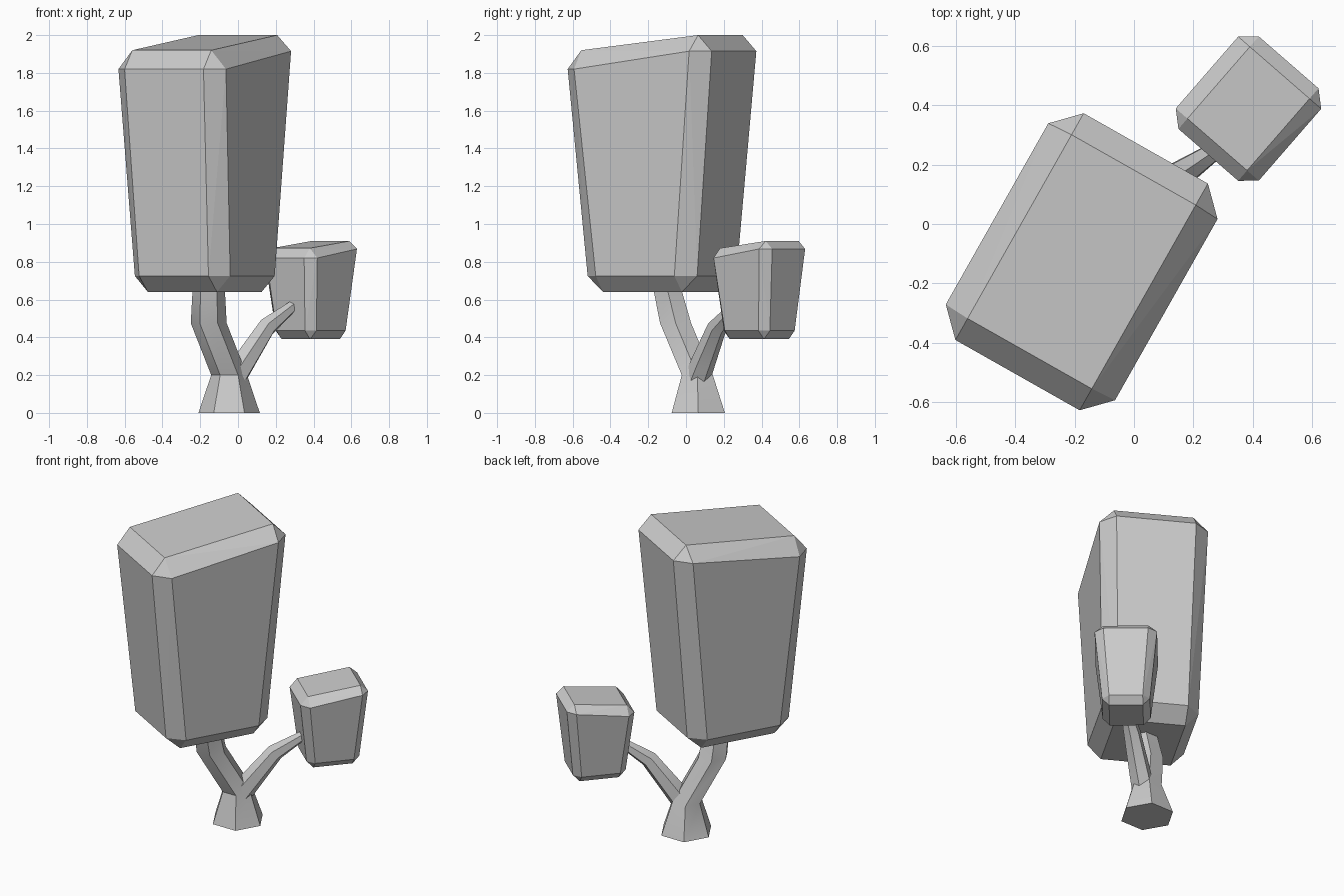
import bpy, bmesh, math
from mathutils import Vector, Matrix

if "Cube" in bpy.data.objects:
    bpy.data.objects.remove(bpy.data.objects["Cube"])


def make_object(name, bm):
    bmesh.ops.recalc_face_normals(bm, faces=bm.faces)
    mesh = bpy.data.meshes.new(name)
    bm.to_mesh(mesh)
    bm.free()
    ob = bpy.data.objects.new(name, mesh)
    bpy.context.collection.objects.link(ob)
    return ob


def crown(name, centre, angle, levels):
    """Tapered, chamfered block with a sloping top.
    Each level: (half sizes at the corner points, z at front end, z at back end)."""
    bm = bmesh.new()
    turn = Matrix.Rotation(math.radians(angle), 3, 'Z')
    for points, z_front, z_back in levels:
        for u, v in points:
            for su in (-1, 1):
                for sv in (-1, 1):
                    z = z_back if sv > 0 else z_front
                    p = turn @ Vector((su * u, sv * v, z))
                    bm.verts.new(p + Vector((centre[0], centre[1], 0)))
    bmesh.ops.convex_hull(bm, input=bm.verts)
    bmesh.ops.dissolve_limit(bm, angle_limit=math.radians(3), verts=bm.verts, edges=bm.edges)
    return make_object(name, bm)


def limb(name, path, upright=False):
    """Six-sided tube through (centre, radius) points."""
    bm = bmesh.new()
    centres = [Vector(c) for c, r in path]
    rings = []
    for i, (c, r) in enumerate(path):
        if upright:
            across, side = Vector((1, 0, 0)), Vector((0, 1, 0))
        else:
            along = (centres[min(i + 1, len(path) - 1)] - centres[max(i - 1, 0)]).normalized()
            side = Vector((0, 0, 1)).cross(along).normalized()
            across = along.cross(side)
        rings.append([bm.verts.new(centres[i] + r * (across * math.cos(k * math.pi / 3)
                                                     + side * math.sin(k * math.pi / 3)))
                      for k in range(6)])
    for a, b in zip(rings, rings[1:]):
        for k in range(6):
            n = (k + 1) % 6
            bm.faces.new((a[k], a[n], b[n], b[k]))
    bm.faces.new(rings[0])
    bm.faces.new(rings[-1])
    ob = make_object(name, bm)
    bpy.ops.object.select_all(action='DESELECT')
    ob.select_set(True)
    bpy.context.view_layer.objects.active = ob
    bpy.ops.object.shade_smooth_by_angle(angle=math.radians(30))
    return ob


# Leaf blocks
crown("large_crown", (-0.176, -0.127), -29.5, [
    ([(0.21, 0.24)], 0.64, 0.64),
    ([(0.29, 0.239), (0.211, 0.333)], 0.725, 0.725),
    ([(0.327, 0.35), (0.24, 0.438)], 1.82, 1.915),
    ([(0.24, 0.355)], 1.92, 2.0)])
crown("small_crown", (0.385, 0.388), -41, [
    ([(0.10, 0.12)], 0.39, 0.39),
    ([(0.142, 0.118), (0.10, 0.161)], 0.435, 0.435),
    ([(0.185, 0.16), (0.133, 0.206)], 0.82, 0.868),
    ([(0.133, 0.16)], 0.872, 0.91)])

# Trunk and side branch
limb("trunk", [((-0.047, 0.065, 0), 0.1625), ((-0.047, 0.06, 0.2), 0.095),
               ((-0.155, -0.055, 0.475), 0.095), ((-0.155, -0.10, 0.66), 0.085)], upright=True)
limb("side_branch", [((-0.03, 0.055, 0.17), 0.07), ((0.03, 0.09, 0.265), 0.065),
                     ((0.153, 0.165, 0.455), 0.052), ((0.29, 0.258, 0.565), 0.03)])
